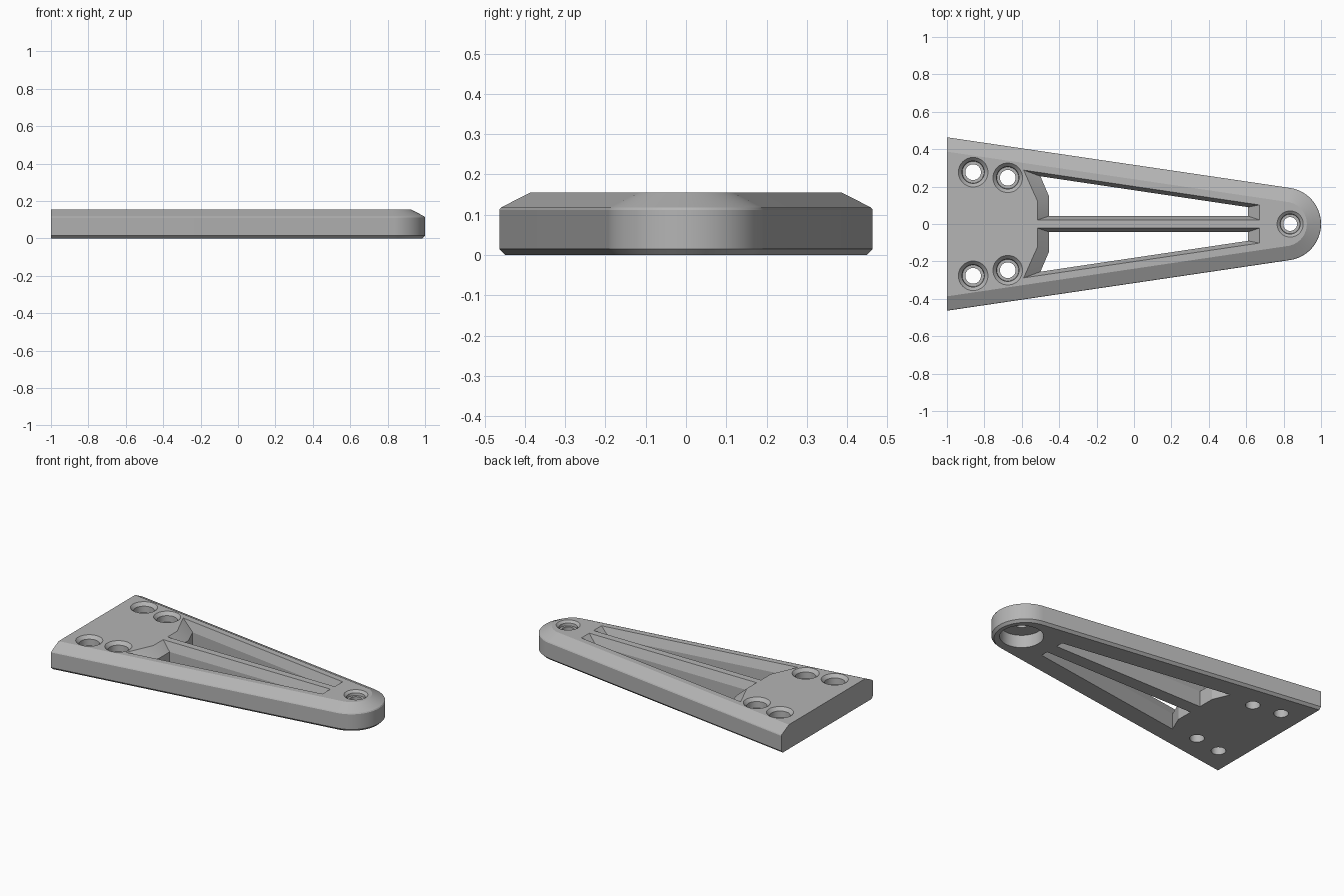
import bpy, bmesh
from math import cos, sin, radians, tan

cube = bpy.data.objects.get("Cube")
if cube:
    bpy.data.objects.remove(cube)

HEIGHT = 0.155
NOSE_X, NOSE_R = 0.805, 0.195
TAPER = radians(8.4)          # angle of the long sides

grey = bpy.data.materials.new("plain_grey")
grey.use_nodes = True
colour = (0.46, 0.46, 0.46, 1)
grey.diffuse_color = colour
grey.node_tree.nodes["Principled BSDF"].inputs["Base Color"].default_value = colour


def loft(name, sections):
    """Closed solid through (z, points) sections, listed bottom to top."""
    bm = bmesh.new()
    rings = [[bm.verts.new((x, y, z)) for x, y in pts] for z, pts in sections]
    bm.faces.new(rings[0][::-1])
    bm.faces.new(rings[-1])
    for low, high in zip(rings, rings[1:]):
        n = len(low)
        for i in range(n):
            j = (i + 1) % n
            bm.faces.new((low[i], low[j], high[j], high[i]))
    bmesh.ops.recalc_face_normals(bm, faces=bm.faces)
    mesh = bpy.data.meshes.new(name)
    bm.to_mesh(mesh)
    bm.free()
    mesh.materials.append(grey)
    obj = bpy.data.objects.new(name, mesh)
    bpy.context.collection.objects.link(obj)
    return obj


def outline(inset):
    """Tapered plate with a round nose, shrunk by inset on all but the flat end."""
    r = NOSE_R - inset
    half = radians(90) - TAPER
    steps = 40
    pts = [(NOSE_X + r * cos(a), r * sin(a))
           for a in (-half + 2 * half * i / steps for i in range(steps + 1))]
    x, y = pts[-1]
    wide = y + (x + 1) * tan(TAPER)
    return [(-1, -wide)] + pts + [(-1, wide)]


def circle(x, y, r, n=40):
    return [(x + r * cos(radians(360 * i / n)), y + r * sin(radians(360 * i / n)))
            for i in range(n)]


def cut(target, cutter):
    cutter.hide_render = True
    mod = target.modifiers.new("cut", 'BOOLEAN')
    mod.operation = 'DIFFERENCE'
    mod.solver = 'EXACT'
    mod.object = cutter
    bpy.context.view_layer.objects.active = target
    bpy.ops.object.modifier_apply(modifier=mod.name)
    bpy.data.objects.remove(cutter)


def bore(x, y, profile):
    cut(arm, loft("bore_cutter", [(z, circle(x, y, r)) for z, r in profile]))


# Main body: small lower chamfer, broad upper chamfer
arm = loft("bracket_arm", [(0, outline(0.015)), (0.015, outline(0)),
                           (0.112, outline(0)), (0.118, outline(0.004)),
                           (HEIGHT, outline(0.076))])

# Two long windows either side of the centre rib, with sloped upper edges
window = [(-0.455, 0.042), (0.61, 0.042), (0.61, 0.090), (-0.50, 0.255), (-0.455, 0.15)]
opening = [(-0.515, 0.022), (0.67, 0.022), (0.67, 0.102), (-0.59, 0.288), (-0.515, 0.12)]
for side in (1, -1):
    low = [(x, y * side) for x, y in window]
    high = [(x, y * side) for x, y in opening]
    cut(arm, loft("window_cutter", [(-0.1, low), (0.10, low),
                                    (HEIGHT, high), (HEIGHT + 0.1, high)]))

    # Counterbored mounting holes
    for x, y in ((-0.86, 0.277), (-0.675, 0.247)):
        bore(x, y * side, [(-0.1, 0.042), (0.095, 0.042), (0.0951, 0.058),
                           (0.135, 0.060), (HEIGHT, 0.079), (HEIGHT + 0.1, 0.079)])

# Nose pivot: wide pocket below, small countersunk hole above
bore(0.835, 0, [(-0.1, 0.125), (0.08, 0.125)])
bore(0.835, 0, [(0.04, 0.037), (0.125, 0.037), (0.1251, 0.052),
                (0.142, 0.054), (HEIGHT, 0.070), (HEIGHT + 0.1, 0.070)])

# Smooth the round parts, keep chamfers crisp
bpy.ops.object.select_all(action='DESELECT')
arm.select_set(True)
bpy.context.view_layer.objects.active = arm
bpy.ops.object.shade_smooth_by_angle(angle=radians(19))
